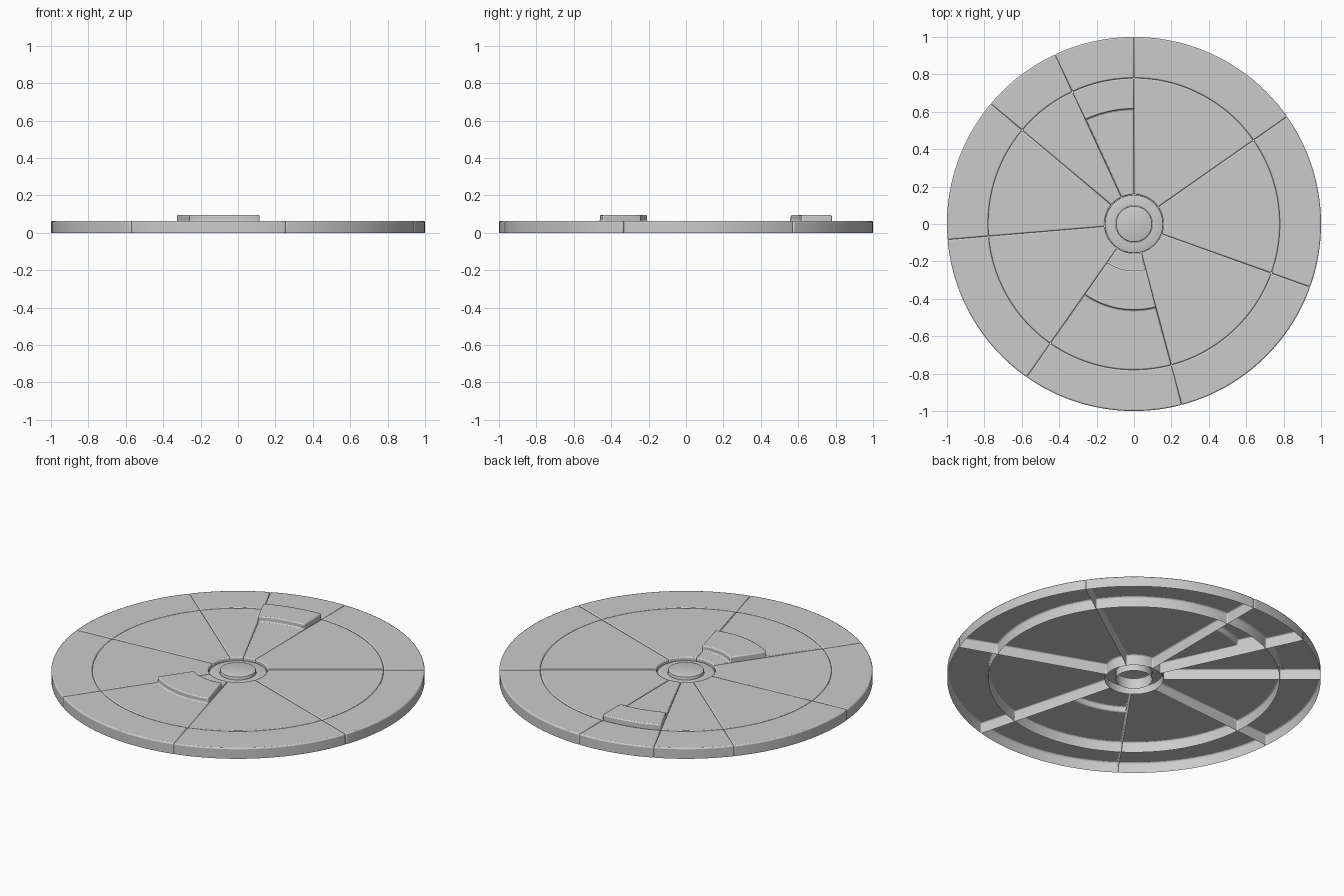
import bpy, bmesh
from math import cos, sin, radians, ceil

if "Cube" in bpy.data.objects:
    bpy.data.objects.remove(bpy.data.objects["Cube"])

TOP, BLOCK = 0.063, 0.095      # plate height, raised block height
R_HUB, R_MID, R_OUT = 0.157, 0.78, 1.0


def finish(bm, name, bevel=0.0):
    bmesh.ops.recalc_face_normals(bm, faces=bm.faces)
    if sum(f.normal.z * f.calc_area() for f in bm.faces) < 0:
        bmesh.ops.reverse_faces(bm, faces=bm.faces)
    me = bpy.data.meshes.new(name)
    bm.to_mesh(me)
    bm.free()
    ob = bpy.data.objects.new(name, me)
    bpy.context.collection.objects.link(ob)
    if bevel:
        m = ob.modifiers.new("edge_round", 'BEVEL')
        m.width, m.segments = bevel, 2
        m.limit_method, m.angle_limit = 'ANGLE', radians(35)
    bpy.ops.object.select_all(action='DESELECT')
    ob.select_set(True)
    bpy.context.view_layer.objects.active = ob
    bpy.ops.object.shade_smooth_by_angle(angle=radians(35))


def sector(name, radii, a0, a1, raised=None):
    """Open-bottomed wedge plate; the band with index 'raised' is stepped up."""
    bm = bmesh.new()
    n = ceil((a1 - a0) / 2.5)
    angs = [radians(a0 + (a1 - a0) * i / n) for i in range(n + 1)]
    arcs = [[bm.verts.new((r * cos(a), r * sin(a), TOP)) for a in angs] for r in radii]
    bands = [bm.faces.new(p + q[::-1]) for p, q in zip(arcs, arcs[1:])]
    rim = [e for e in bm.edges if e.is_boundary]
    # side walls
    ext = bmesh.ops.extrude_edge_only(bm, edges=rim)
    for v in ext["geom"]:
        if isinstance(v, bmesh.types.BMVert):
            v.co.z = 0
    # raised block
    if raised is not None:
        ext = bmesh.ops.extrude_face_region(bm, geom=[bands[raised]])
        for v in ext["geom"]:
            if isinstance(v, bmesh.types.BMVert):
                v.co.z = BLOCK
        if bands[raised].is_valid:
            bmesh.ops.delete(bm, geom=[bands[raised]], context='FACES_ONLY')
    finish(bm, name, 0.007)


def lathe(name, profile, steps=96):
    bm = bmesh.new()
    vs = [bm.verts.new((r, 0, z)) for r, z in profile]
    es = [bm.edges.new(p) for p in zip(vs, vs[1:])]
    bmesh.ops.spin(bm, geom=vs + es, cent=(0, 0, 0), axis=(0, 0, 1),
                   angle=radians(360), steps=steps, use_merge=True)
    bmesh.ops.remove_doubles(bm, verts=bm.verts, dist=1e-5)
    finish(bm, name)


# wedge plates and outer rim plates
cuts = [-125, -75.2, -19.7, 35, 90, 115, 140, 184.8, 235]
for i, (a0, a1) in enumerate(zip(cuts, cuts[1:])):
    radii, raised = [R_HUB, R_MID], None
    if i == 0:
        radii, raised = [R_HUB, 0.25, 0.46, R_MID], 1
    elif i == 4:
        radii, raised = [R_HUB, 0.615, 0.775, R_MID], 1
        radii, raised = [R_HUB, 0.615, R_MID], 1
    sector(f"wedge_plate_{i + 1}", radii, a0, a1, raised)
    sector(f"rim_plate_{i + 1}", [R_MID, R_OUT], a0, a1)

# recessed hub ring and centre cap
lathe("hub_ring", [(0.098, 0), (0.098, 0.045), (0.149, 0.045), (0.154, 0.043),
                   (0.156, 0.038), (0.156, 0)])
lathe("hub_cap", [(0, TOP), (0.09, TOP), (0.095, 0.061), (0.097, 0.056), (0.097, 0)])
